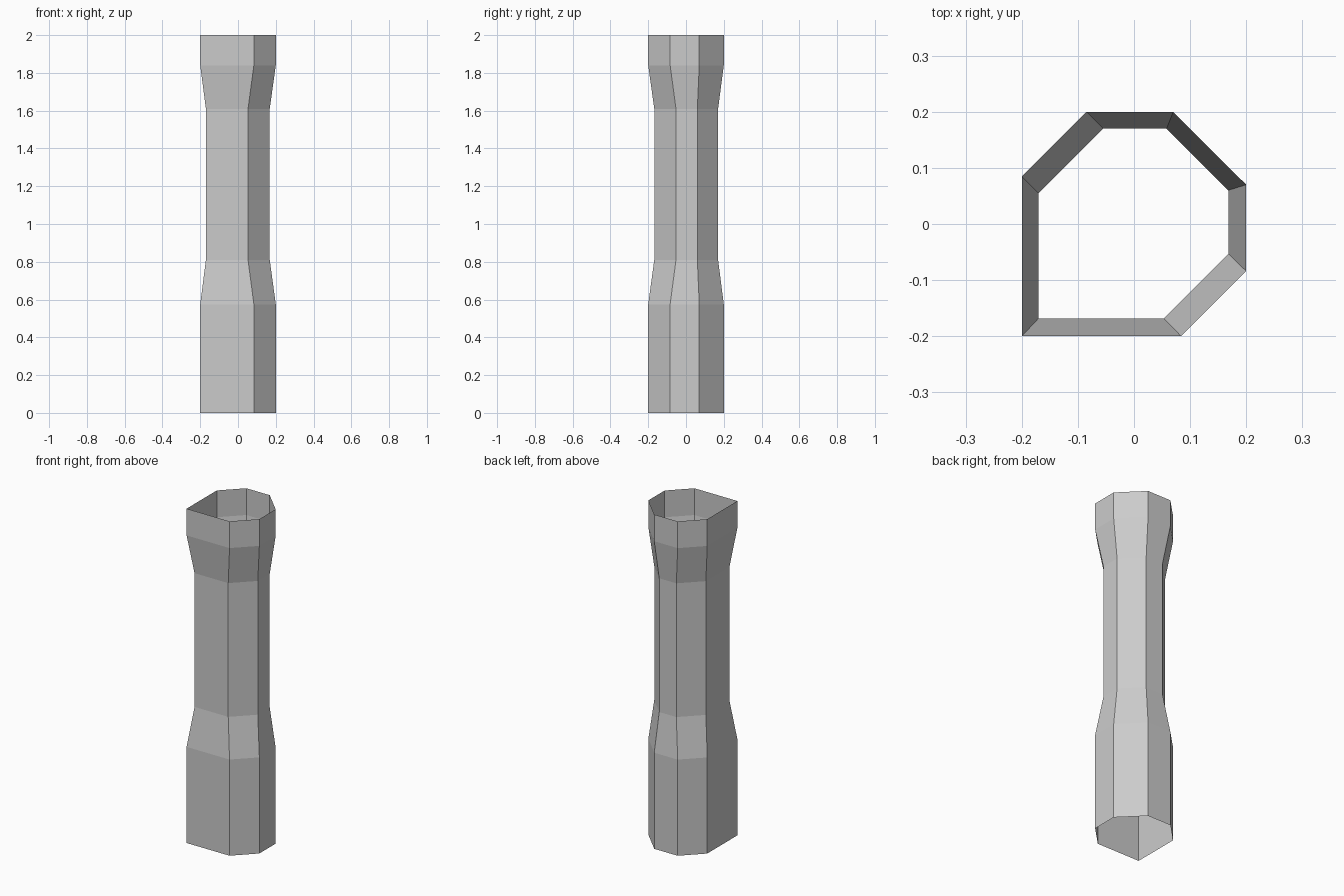
import bpy, bmesh

if "Cube" in bpy.data.objects:
    bpy.data.objects.remove(bpy.data.objects["Cube"])

# Cross-sections: square corner at front left, the other corners chamfered
WIDE = [(-0.2, -0.2), (0.084, -0.2), (0.2, -0.084), (0.2, 0.07),
        (0.07, 0.2), (-0.085, 0.2), (-0.2, 0.085)]
NARROW = [(-0.17, -0.168), (0.053, -0.168), (0.168, -0.053), (0.168, 0.06),
          (0.058, 0.17), (-0.055, 0.17), (-0.17, 0.055)]

# Height and section of each ring, bottom to top
LEVELS = [(0, WIDE), (0.575, WIDE), (0.81, NARROW),
          (1.61, NARROW), (1.84, WIDE), (2, WIDE)]


def loft(name, levels):
    """Join stacked rings with quads, leaving both ends open."""
    bm = bmesh.new()
    rings = [[bm.verts.new((x, y, z)) for x, y in section]
             for z, section in levels]
    for low, high in zip(rings, rings[1:]):
        n = len(low)
        for i in range(n):
            j = (i + 1) % n
            bm.faces.new((low[i], low[j], high[j], high[i]))
    mesh = bpy.data.meshes.new(name)
    bm.to_mesh(mesh)
    bm.free()
    obj = bpy.data.objects.new(name, mesh)
    bpy.context.collection.objects.link(obj)
    return obj


# Open-ended waisted column shell
loft("column_shell", LEVELS)
